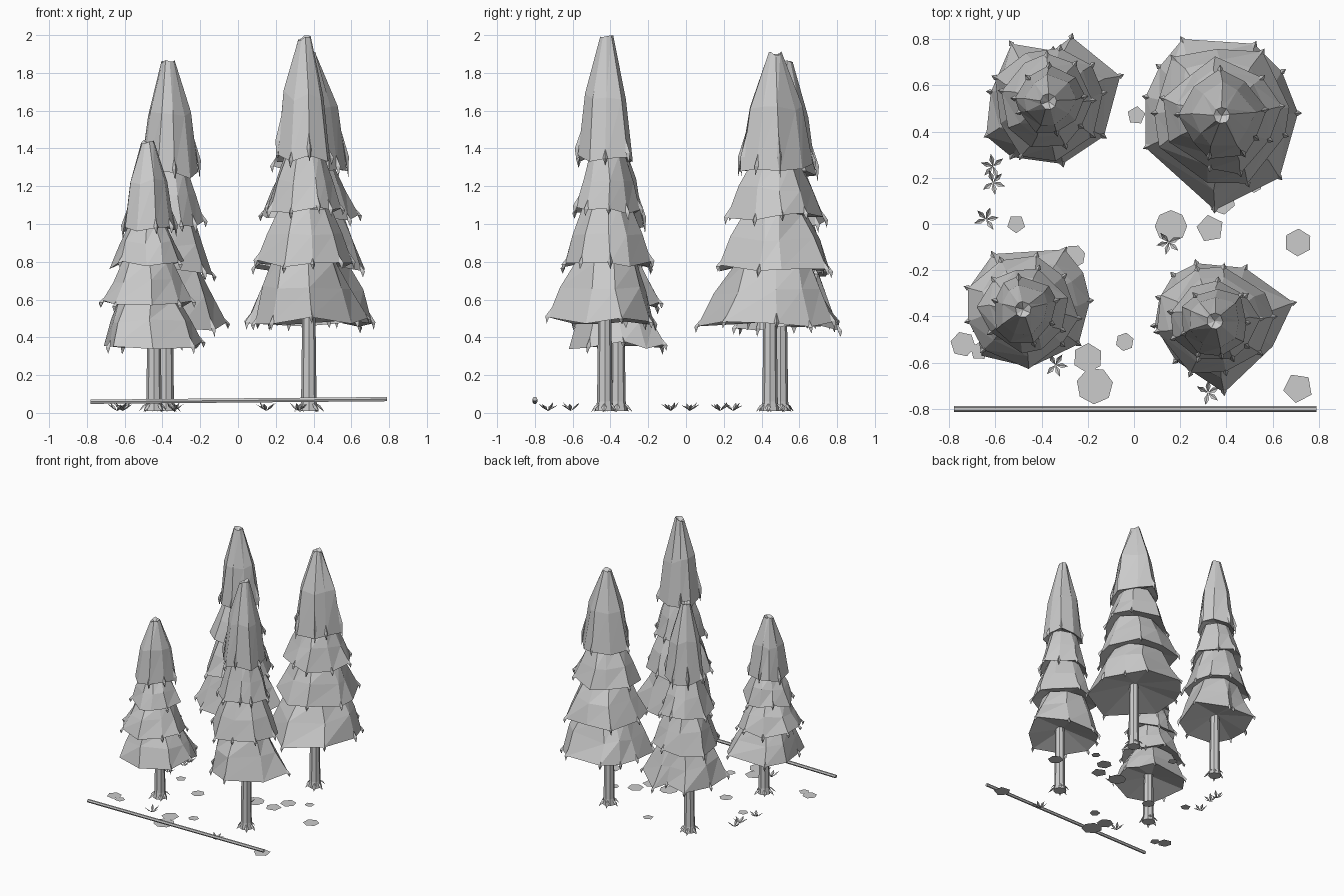
import bpy, bmesh, math, random
from mathutils import Vector

random.seed(7)
if "Cube" in bpy.data.objects:
    bpy.data.objects.remove(bpy.data.objects["Cube"])

grey = bpy.data.materials.new("plain grey")
grey.use_nodes = True
COLOUR = (0.6, 0.6, 0.6, 1)
grey.diffuse_color = COLOUR
grey.node_tree.nodes["Principled BSDF"].inputs["Base Color"].default_value = COLOUR


def finish(bm, name, solid=True):
    if solid:
        bmesh.ops.recalc_face_normals(bm, faces=bm.faces)
    mesh = bpy.data.meshes.new(name)
    bm.to_mesh(mesh)
    bm.free()
    mesh.materials.append(grey)
    obj = bpy.data.objects.new(name, mesh)
    bpy.context.collection.objects.link(obj)
    return obj


def polar(angle, radius, z=0.0):
    return Vector((radius * math.cos(angle), radius * math.sin(angle), z))


def skin(bm, rings):
    """Join rings of points with triangles; return the rings as vertices."""
    rows = [[bm.verts.new(p) for p in ring] for ring in rings]
    n = len(rows[0])
    for low, high in zip(rows, rows[1:]):
        for i in range(n):
            j = (i + 1) % n
            bm.faces.new((low[i], low[j], high[j]))
            bm.faces.new((low[i], high[j], high[i]))
    return rows


def fan(bm, ring, point):
    centre = bm.verts.new(point)
    for i, v in enumerate(ring):
        bm.faces.new((v, ring[(i + 1) % len(ring)], centre))


def spike(bm, root, tip, side, thick):
    """A thin hanging tip with a triangular section in its middle."""
    mid = root.lerp(tip, 0.55)
    section = [bm.verts.new(mid + o) for o in (side, thick, -side)]
    fan(bm, section, root)
    fan(bm, section, tip)


def tier(name, centre, outline, z0, z1, top_radius, bulge, peak):
    bm = bmesh.new()
    low, mid, high = [], [], []
    for angle, radius in outline:
        low.append(centre + polar(angle, radius, z0 + random.uniform(-.025, .02)))
        r = top_radius + (radius - top_radius) * bulge
        mid.append(centre + polar(angle + random.uniform(-.08, .08), r * random.uniform(.95, 1.05),
                                  z0 + (z1 - z0) * random.uniform(.46, .56)))
        high.append(centre + polar(angle, top_radius, z1 - random.uniform(0, .03)))
    rows = skin(bm, [low, mid, high])
    # hollow underside and slightly dished top
    fan(bm, rows[0], centre + Vector((0, 0, z0 + .07)))
    fan(bm, rows[-1], centre + Vector((0, 0, z1 - .04)))
    # needle tips hanging from the corners
    for (angle, radius), edge, slope in zip(outline, low, mid):
        if random.random() < .7:
            reach = random.uniform(.15, .7 if peak else .4)
            out, side = polar(angle, 1), polar(angle + math.pi / 2, .013)
            spike(bm, edge.lerp(slope, reach), edge + out * .008 - Vector((0, 0, .035)),
                  side, out * .02)
    finish(bm, name)


def tree(name, apex, trunk_at, z0, top, corners):
    ax, ay = apex
    centre = Vector((ax, ay, 0))
    base = sorted((math.atan2(y - ay, x - ax), math.hypot(x - ax, y - ay)) for x, y in corners)
    mean = sum(r for _, r in base) / len(base)
    steps, scales = (0, .2, .39, .57, 1), (1, .86, .69, .52)
    for k, scale in enumerate(scales):
        if k == 0:
            outline = base
        else:
            turn = random.uniform(0, 1)
            outline = [(i * math.tau / 9 + turn + random.uniform(-.15, .15),
                        mean * scale * random.uniform(.9, 1.1)) for i in range(9)]
        peak = k == 3
        low = z0 + (top - z0) * steps[k]
        high = z0 + (top - z0) * steps[k + 1] + (0 if peak else .03)
        radius = .035 if peak else mean * scales[k + 1] * .7
        tier(f"{name}_foliage_{k + 1}", centre, outline, low, high, radius,
             .66 if peak else .5, peak)

    # trunk with splayed root toes
    bm = bmesh.new()
    foot = Vector((*trunk_at, 0))
    n = 8
    levels = ((.01, .05), (.06, .041), (z0 + .12, .034))
    rows = skin(bm, [[foot + polar(i * math.tau / n, r, z) for i in range(n)] for z, r in levels])
    fan(bm, rows[0], foot + Vector((0, 0, .01)))
    fan(bm, rows[-1], foot + Vector((0, 0, z0 + .13)))
    for i in range(6):
        a = i * math.tau / 6 + random.uniform(-.2, .2)
        spike(bm, foot + polar(a, .03, .055), foot + polar(a, random.uniform(.07, .09), .005),
              polar(a + math.pi / 2, .015), Vector((0, 0, .012)))
    finish(bm, name + "_trunk")


tree("front_left_tree", (-.48, -.37), (-.445, -.36), .36, 1.45,
     [(-.61, -.13), (-.3, -.11), (-.22, -.21), (-.19, -.33), (-.24, -.52),
      (-.45, -.62), (-.66, -.57), (-.68, -.46), (-.71, -.27)])
tree("back_left_tree", (-.37, .53), (-.38, .5), .46, 1.87,
     [(-.53, .78), (-.35, .75), (-.27, .81), (-.06, .64), (-.13, .38),
      (-.31, .26), (-.53, .29), (-.64, .38), (-.62, .57)])
tree("back_right_tree", (.38, .47), (.375, .445), .48, 1.92,
     [(.21, .8), (.52, .78), (.64, .66), (.71, .48), (.63, .2),
      (.35, .06), (.05, .33), (.05, .55), (.11, .68)])
tree("front_right_tree", (.35, -.42), (.375, -.43), .49, 2,
     [(.27, -.17), (.48, -.19), (.69, -.34), (.6, -.53), (.39, -.73),
      (.18, -.59), (.09, -.44), (.11, -.32), (.17, -.22)])

# flat ground patches: x, y, radius, sides
PATCHES = [(.16, -.01, .07, 8), (.33, -.02, .06, 5), (.71, -.08, .06, 6), (.71, -.71, .065, 5),
           (-.17, -.7, .08, 7), (-.2, -.58, .065, 6), (-.04, -.51, .04, 6), (-.74, -.52, .055, 6),
           (-.67, -.55, .04, 5), (-.51, 0, .04, 5), (-.26, -.14, .05, 7), (.01, .47, .04, 5),
           (.38, .1, .06, 6), (.52, .17, .035, 6)]
bm = bmesh.new()
for x, y, r, n in PATCHES:
    turn = random.uniform(0, 1)
    bm.faces.new([bm.verts.new(Vector((x, y, .004)) + polar(turn + i * math.tau / n, r))
                  for i in range(n)])
finish(bm, "ground_patches", solid=False)

# small leafy sprouts
bm = bmesh.new()
for x, y in [(-.61, .25), (-.61, .18), (-.64, .02), (.15, -.08), (.32, -.73), (-.34, -.61)]:
    foot, turn = Vector((x, y, .01)), random.uniform(0, 6)
    for i in range(5):
        a = turn + i * 1.1
        side = polar(a + math.pi / 2, .011)
        mid = foot + polar(a, .028, .022)
        tip = foot + polar(a, .055, random.uniform(.03, .05))
        root, left, right, end, fold = [bm.verts.new(p) for p in
                                        (foot, mid + side, mid - side, tip, mid - Vector((0, 0, .006)))]
        for f in ((root, fold, left), (root, right, fold), (fold, end, left), (fold, right, end)):
            bm.faces.new(f)
finish(bm, "sprouts", solid=False)

# long low rail across the front
bm = bmesh.new()
ends = (Vector((-.78, -.8, .059)), Vector((.79, -.8, .073)))
rows = skin(bm, [[p + Vector((0, v.x, v.y)) for v in (polar(i * math.tau / 6, .013) for i in range(6))]
                 for p in ends])
for ring, p in zip(rows, ends):
    fan(bm, ring, p)
finish(bm, "front_rail")
